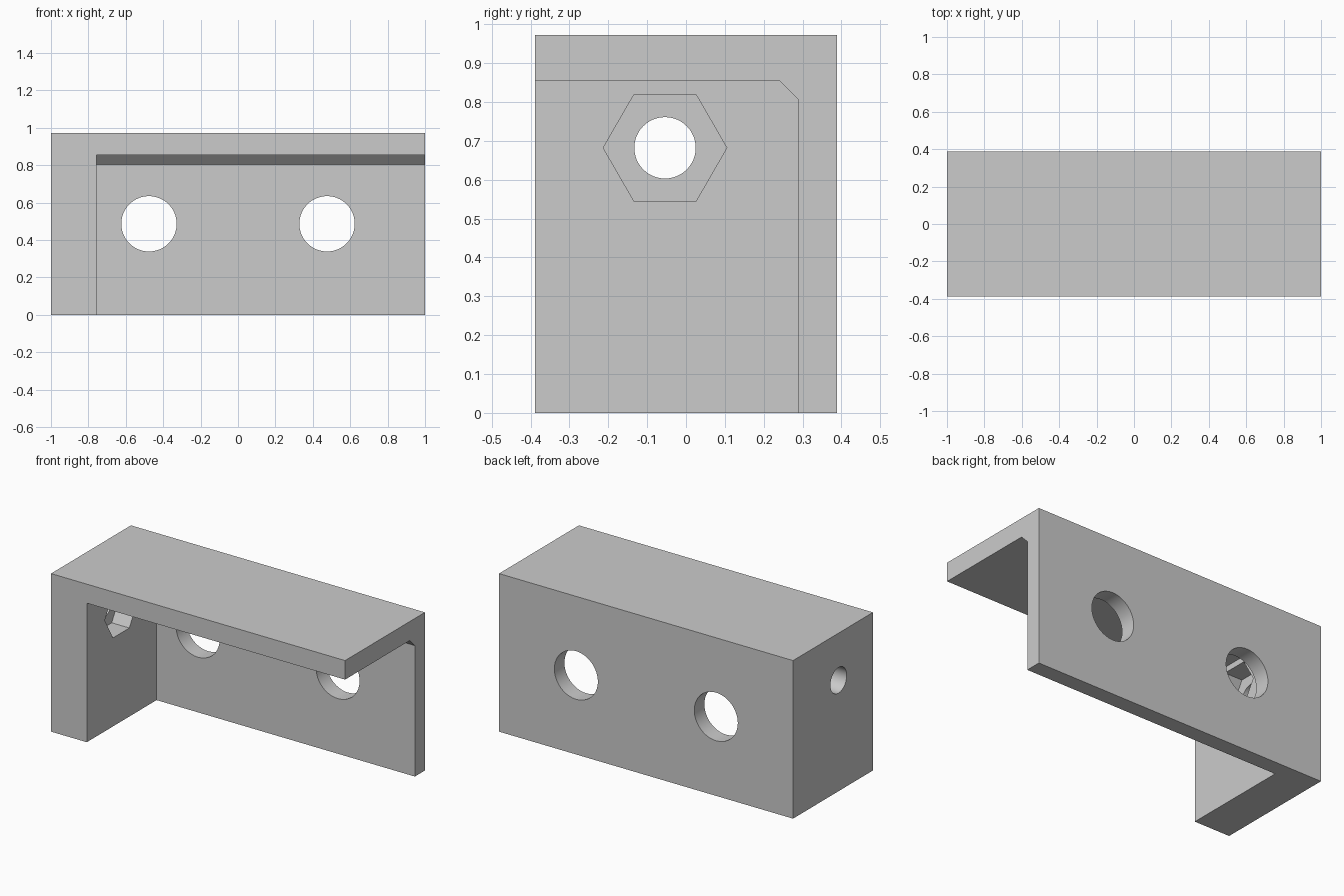
import bpy, bmesh, math
from mathutils import Matrix

cube = bpy.data.objects.get("Cube")
if cube:
    bpy.data.objects.remove(cube, do_unlink=True)

WIDTH, DEPTH, HEIGHT = 2.0, 0.776, 0.972
INNER_X, INNER_Y, INNER_Z = -0.757, 0.29, 0.855
CHAMFER = 0.05
BOLT_Y, BOLT_Z = -0.054, 0.682

grey = bpy.data.materials.new("plain grey")
grey.use_nodes = True
colour = (0.6, 0.6, 0.6, 1)
grey.diffuse_color = colour
grey.node_tree.nodes["Principled BSDF"].inputs["Base Color"].default_value = colour


def finish(name, bm):
    bmesh.ops.recalc_face_normals(bm, faces=bm.faces)
    mesh = bpy.data.meshes.new(name)
    bm.to_mesh(mesh)
    bm.free()
    obj = bpy.data.objects.new(name, mesh)
    mesh.materials.append(grey)
    bpy.context.collection.objects.link(obj)
    return obj


def prism_x(name, profile, x0, x1):
    """Extrude a (y, z) profile along x."""
    bm = bmesh.new()
    face = bm.faces.new([bm.verts.new((x0, y, z)) for y, z in profile])
    ext = bmesh.ops.extrude_face_region(bm, geom=[face])
    verts = [v for v in ext["geom"] if isinstance(v, bmesh.types.BMVert)]
    bmesh.ops.translate(bm, verts=verts, vec=(x1 - x0, 0, 0))
    return finish(name, bm)


def circle(y, z, radius, sides):
    return [(y + radius * math.cos(math.tau * i / sides),
             z + radius * math.sin(math.tau * i / sides)) for i in range(sides)]


def cut(target, cutter):
    cutter.hide_render = True
    mod = target.modifiers.new("cut", "BOOLEAN")
    mod.operation, mod.solver, mod.object = "DIFFERENCE", "EXACT", cutter
    bpy.context.view_layer.objects.active = target
    bpy.ops.object.modifier_apply(modifier=mod.name)
    bpy.data.objects.remove(cutter, do_unlink=True)


# Outer block
h = DEPTH / 2
bracket = prism_x("corner_bracket", [(-h, 0), (h, 0), (h, HEIGHT), (-h, HEIGHT)],
                  -WIDTH / 2, WIDTH / 2)

# Open interior with a chamfered inside corner under the top plate
cut(bracket, prism_x("interior_cutter",
                     [(-1, -1), (INNER_Y, -1), (INNER_Y, INNER_Z - CHAMFER),
                      (INNER_Y - CHAMFER, INNER_Z), (-1, INNER_Z)], INNER_X, 1.5))

# Bolt hole and hexagonal nut pocket in the end wall
cut(bracket, prism_x("bolt_cutter", circle(BOLT_Y, BOLT_Z, 0.079, 48), -1.2, -0.6))
cut(bracket, prism_x("nut_cutter", circle(BOLT_Y, BOLT_Z, 0.159, 6), INNER_X - 0.12, -0.6))

# Two large holes through the back wall
for x in (-0.476, 0.476):
    bm = bmesh.new()
    bmesh.ops.create_cone(bm, cap_ends=True, segments=64, radius1=0.148, radius2=0.148,
                          depth=0.4, matrix=Matrix.Translation((x, 0.35, 0.487))
                          @ Matrix.Rotation(math.pi / 2, 4, "X"))
    cut(bracket, finish("back_hole_cutter", bm))

# Smooth hole walls, sharp edges elsewhere
bpy.ops.object.select_all(action="DESELECT")
bracket.select_set(True)
bpy.context.view_layer.objects.active = bracket
bpy.ops.object.shade_smooth_by_angle(angle=math.radians(30))
